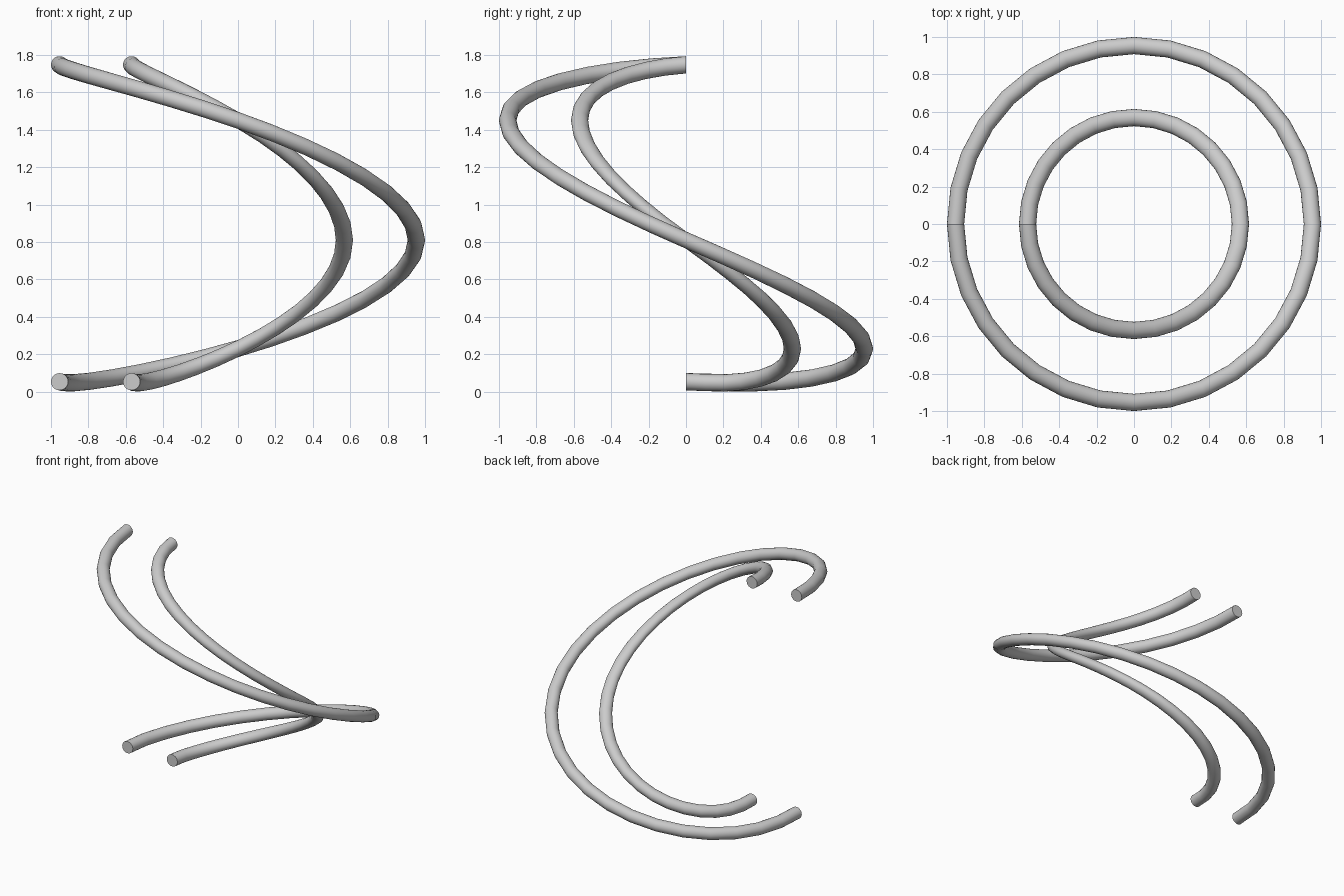
import bpy, bmesh, math

if "Cube" in bpy.data.objects:
    bpy.data.objects.remove(bpy.data.objects["Cube"])

SEGS, SIDES, R = 32, 20, 0.046

# height knots along the single turn: (fraction, height, slope)
KNOTS = [(0, 0.053, -0.15), (0.0625, 0.047, 0.1), (0.25, 0.23, 1.75),
         (0.5, 0.81, 2.6), (0.75, 1.45, 2.1), (1, 1.747, 0.25)]


def height(t):
    for (t0, z0, m0), (t1, z1, m1) in zip(KNOTS, KNOTS[1:]):
        if t <= t1:
            h = t1 - t0
            s = (t - t0) / h
            return ((2*s**3 - 3*s**2 + 1) * z0 + (s**3 - 2*s**2 + s) * h * m0
                    + (3*s**2 - 2*s**3) * z1 + (s**3 - s**2) * h * m1)


def rail(name, radius):
    bm = bmesh.new()
    rings = []
    # round sections standing upright in radial planes
    for i in range(SEGS + 1):
        a = math.pi - 2 * math.pi * i / SEGS
        z = height(i / SEGS)
        ring = []
        for j in range(SIDES):
            b = 2 * math.pi * j / SIDES
            r = radius + R * math.cos(b)
            ring.append(bm.verts.new((r * math.cos(a), r * math.sin(a), z + R * math.sin(b))))
        rings.append(ring)
    for p, q in zip(rings, rings[1:]):
        for j in range(SIDES):
            k = (j + 1) % SIDES
            bm.faces.new((p[j], p[k], q[k], q[j]))
    # flat end caps
    bm.faces.new(rings[0])
    bm.faces.new(rings[-1])
    bmesh.ops.recalc_face_normals(bm, faces=bm.faces)
    me = bpy.data.meshes.new(name)
    bm.to_mesh(me)
    bm.free()
    ob = bpy.data.objects.new(name, me)
    bpy.context.collection.objects.link(ob)
    bpy.context.view_layer.objects.active = ob
    ob.select_set(True)
    bpy.ops.object.shade_smooth_by_angle(angle=math.radians(30))
    ob.select_set(False)


rail("outer_spiral_rail", 0.954)
rail("inner_spiral_rail", 0.569)
